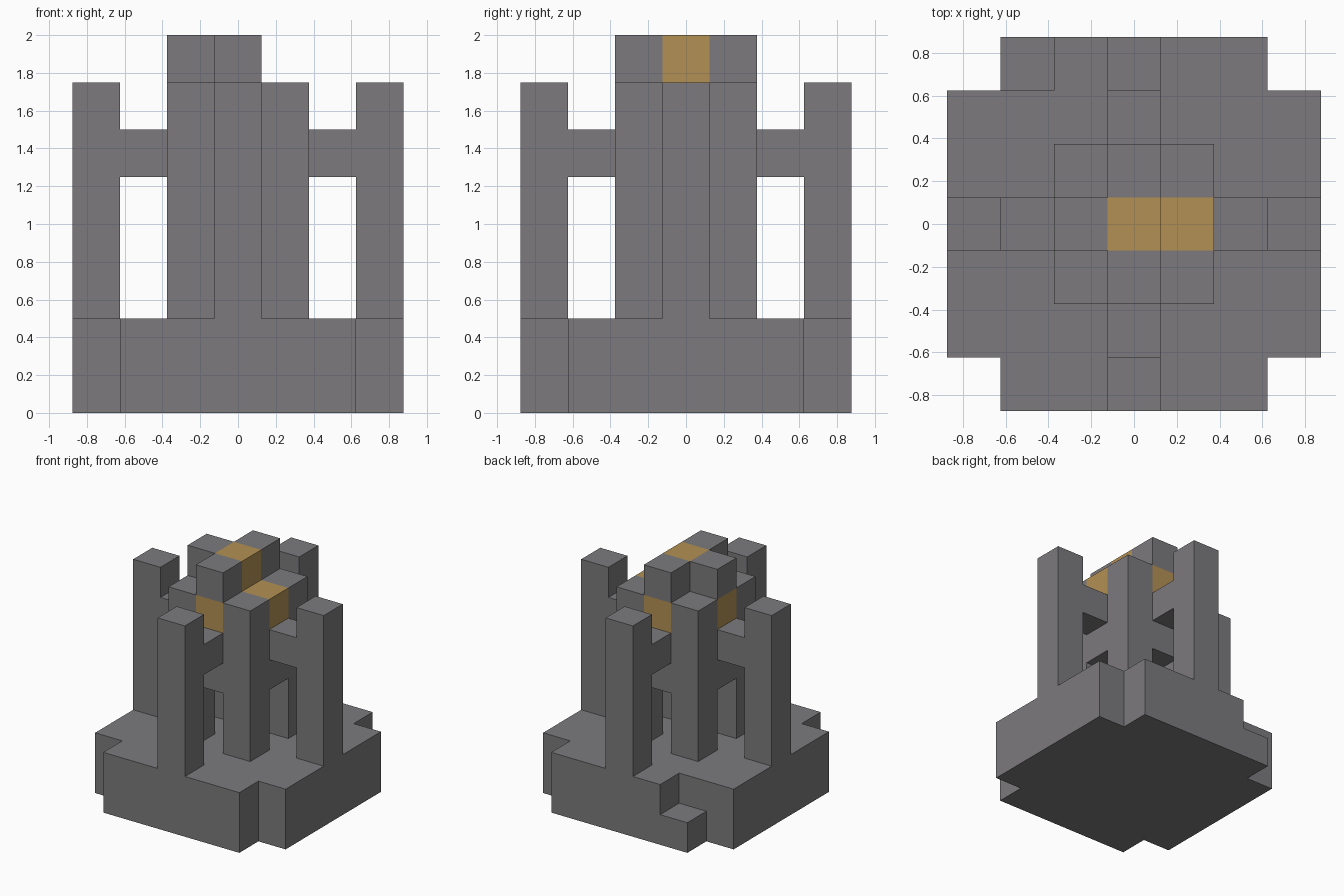
import bpy
import bmesh
from mathutils import Vector

cube = bpy.data.objects.get("Cube")
if cube:
    bpy.data.objects.remove(cube, do_unlink=True)

UNIT = 0.25  # edge of one building block


def material(name, rgb):
    mat = bpy.data.materials.new(name)
    color = (*rgb, 1.0)
    mat.diffuse_color = color
    mat.use_nodes = True
    bsdf = next(n for n in mat.node_tree.nodes if n.type == "BSDF_PRINCIPLED")
    bsdf.inputs["Base Color"].default_value = color
    return mat


stone = material("stone grey", (0.2, 0.195, 0.205))
gold = material("gold", (0.45, 0.28, 0.09))


def blocks(xs, ys, zs):
    return {(x, y, z) for x in xs for y in ys for z in zs}


def column(x, y, low, high):
    return blocks([x], [y], range(low, high + 1))


SIDES = {"left": (1, 0), "right": (-1, 0), "front": (0, -1), "back": (0, 1)}
parts = {}

# Plinth: two courses with notched corners and one lower step at the back right
span = range(-3, 4)
plinth = {c for c in blocks(span, span, range(2)) if abs(c[0]) + abs(c[1]) < 6}
plinth.discard((-2, 3, 1))
parts["plinth"] = (plinth, stone)

# Outer pillars, bridges, arch heads and gold blocks repeat on each side
for side, (dx, dy) in SIDES.items():
    parts[side + "_outer_pillar"] = (column(3 * dx, 3 * dy, 2, 6), stone)
    parts[side + "_bridge"] = (column(2 * dx, 2 * dy, 5, 5), stone)
    parts[side + "_arch_head"] = (column(dx, dy, 4, 5), stone)
    parts[side + "_gold_block"] = (column(dx, dy, 6, 6), gold)

# Four corner columns of the central tower
for x, x_name in ((-1, "right"), (1, "left")):
    for y, y_name in ((-1, "front"), (1, "back")):
        parts[f"{y_name}_{x_name}_tower_column"] = (column(x, y, 2, 6), stone)

# Tower core with its gold top, and crown blocks on three sides
parts["tower_core"] = (column(0, 0, 4, 6), stone)
parts["crown_centre"] = (column(0, 0, 7, 7), gold)
for side in ("right", "front", "back"):
    dx, dy = SIDES[side]
    parts[side + "_crown_block"] = (column(dx, dy, 7, 7), stone)

solid = set().union(*(cells for cells, _ in parts.values()))


def build(name, cells, mat):
    """Mesh the outer skin of a part, leaving out faces hidden between blocks."""
    bm = bmesh.new()
    for cell in sorted(cells):
        centre = Vector(cell) + Vector((0, 0, 0.5))
        for axis in range(3):
            for sign in (-1, 1):
                out = Vector((0, 0, 0))
                out[axis] = sign
                if tuple(int(a + b) for a, b in zip(cell, out)) in solid:
                    continue
                u, v = Vector((0, 0, 0)), Vector((0, 0, 0))
                u[(axis + 1) % 3] = 0.5
                v[(axis + 2) % 3] = 0.5 * sign
                mid = centre + out * 0.5
                corners = (mid - u - v, mid + u - v, mid + u + v, mid - u + v)
                bm.faces.new([bm.verts.new(p * UNIT) for p in corners])
    bmesh.ops.remove_doubles(bm, verts=bm.verts[:], dist=0.001)
    bmesh.ops.dissolve_limit(bm, angle_limit=0.01, verts=bm.verts[:], edges=bm.edges[:])
    mesh = bpy.data.meshes.new(name)
    bm.to_mesh(mesh)
    bm.free()
    mesh.materials.append(mat)
    bpy.context.collection.objects.link(bpy.data.objects.new(name, mesh))


for part_name, (part_cells, part_mat) in parts.items():
    build(part_name, part_cells, part_mat)
